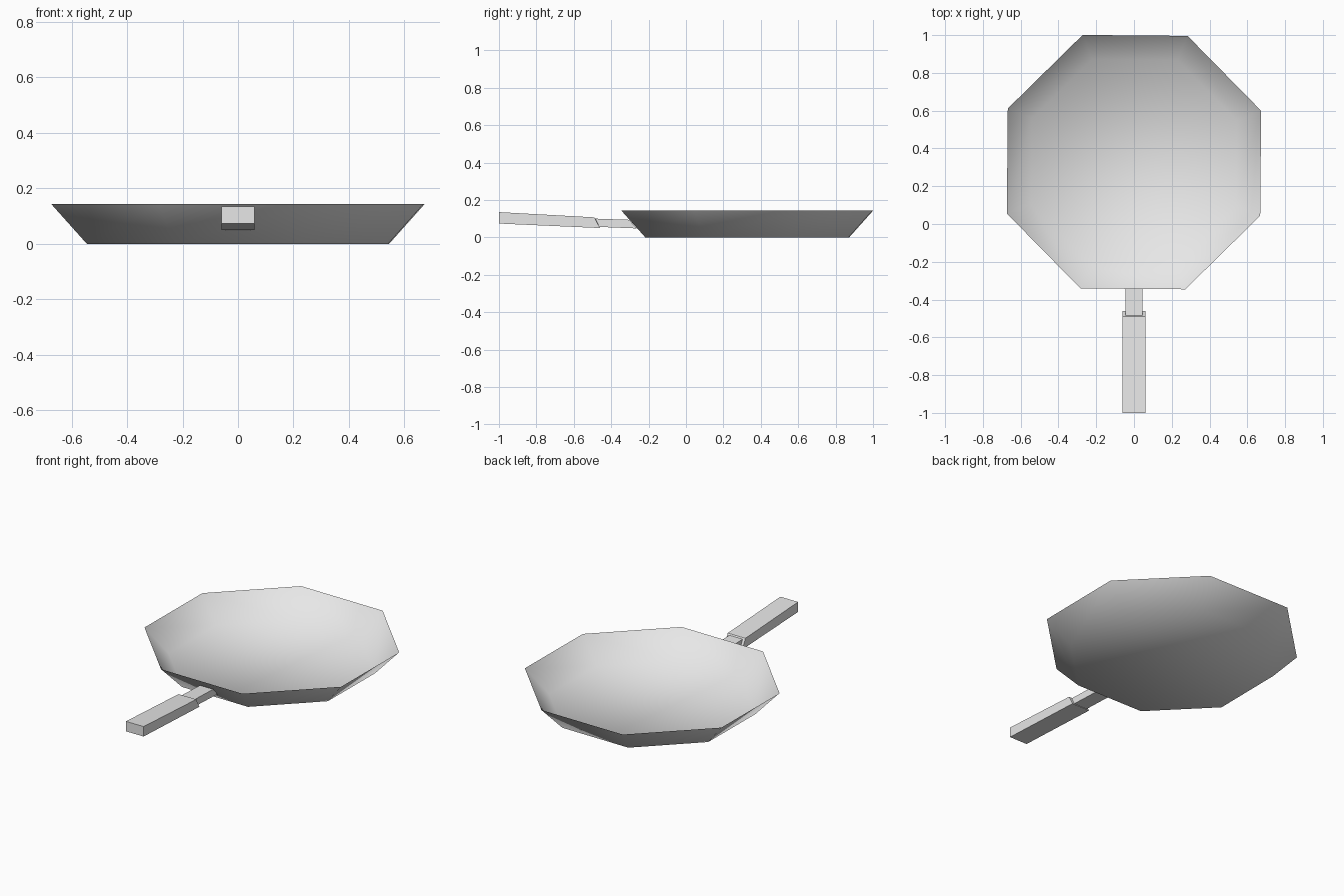
import bpy, bmesh, math

cube = bpy.data.objects.get("Cube")
if cube:
    bpy.data.objects.remove(cube, do_unlink=True)

metal = bpy.data.materials.new("light grey metal")
metal.use_nodes = True
metal.diffuse_color = (0.8, 0.8, 0.8, 1)
metal.node_tree.nodes["Principled BSDF"].inputs["Base Color"].default_value = metal.diffuse_color


def add_object(name, bm, smooth):
    mesh = bpy.data.meshes.new(name)
    bmesh.ops.recalc_face_normals(bm, faces=bm.faces)
    bm.to_mesh(mesh)
    bm.free()
    for poly in mesh.polygons:
        poly.use_smooth = smooth
    mesh.materials.append(metal)
    obj = bpy.data.objects.new(name, mesh)
    bpy.context.collection.objects.link(obj)
    return obj


def bridge(bm, lower, upper):
    count = len(lower)
    for i in range(count):
        j = (i + 1) % count
        bm.faces.new((lower[i], lower[j], upper[j], upper[i]))


# Eight-sided dish: a thin open shell, smooth between floor and wall
SIDES = 8
bm = bmesh.new()
rings = []
for radius, z in ((0.588, 0), (0.726, 0.143)):
    ring = []
    for i in range(SIDES):
        angle = 2 * math.pi * (i + 0.5) / SIDES - math.radians(0.5)
        ring.append(bm.verts.new((radius * math.cos(angle), 0.3275 + radius * math.sin(angle), z)))
    rings.append(ring)
bm.faces.new(rings[0])
bridge(bm, *rings)
add_object("pan_dish", bm, True)

# Handle: wide grip stepping down to a narrow neck that meets the dish wall
# Each section: half width, top (y, z), bottom (y, z)
sections = (
    (0.06, (-1.0, 0.135), (-1.0, 0.074)),
    (0.06, (-0.49, 0.107), (-0.46, 0.05)),
    (0.045, (-0.484, 0.1), (-0.463, 0.056)),
    (0.045, (-0.304, 0.094), (-0.263, 0.048)),
)
bm = bmesh.new()
loops = []
for half, top, bottom in sections:
    corners = ((-half, *top), (half, *top), (half, *bottom), (-half, *bottom))
    loops.append([bm.verts.new(c) for c in corners])
for first, second in zip(loops, loops[1:]):
    bridge(bm, first, second)
bm.faces.new(loops[0])
bm.faces.new(loops[-1])
add_object("pan_handle", bm, False)
